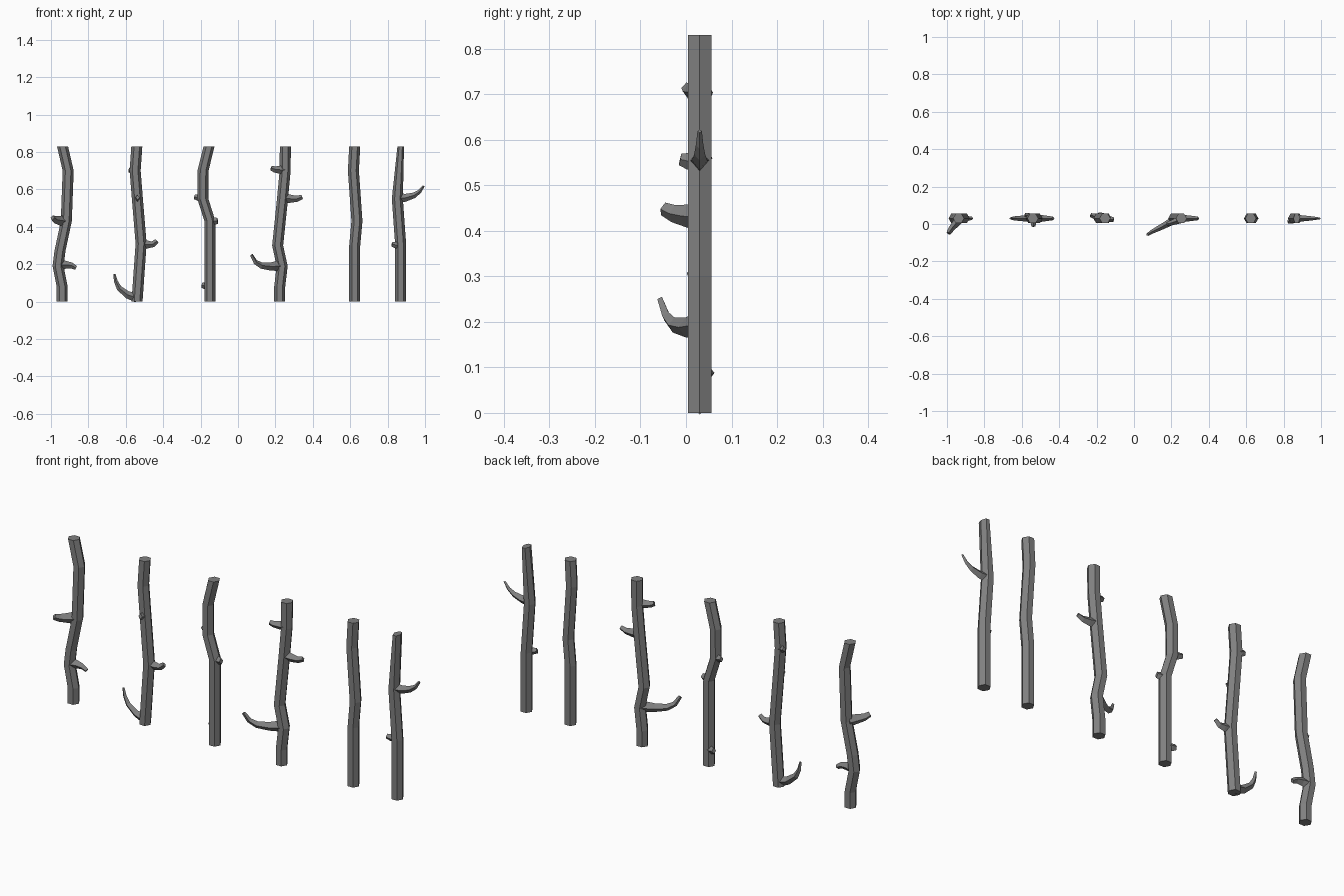
import bpy, bmesh, math
from mathutils import Vector

CY = 0.03      # depth of the row of posts
R = 0.0295     # hexagon radius

bark = bpy.data.materials.new("dark_bark")
bark.diffuse_color = (0.22, 0.22, 0.22, 1)


def skin(name, rings):
    """Bridge consecutive rings of points and cap both ends."""
    bm = bmesh.new()
    vs = [[bm.verts.new(p) for p in ring] for ring in rings]
    n = len(vs[0])
    for a, b in zip(vs, vs[1:]):
        for i in range(n):
            j = (i + 1) % n
            bm.faces.new((a[i], a[j], b[j], b[i]))
    bm.faces.new(vs[0][::-1])
    bm.faces.new(vs[-1])
    bmesh.ops.recalc_face_normals(bm, faces=bm.faces)
    me = bpy.data.meshes.new(name)
    bm.to_mesh(me)
    bm.free()
    me.materials.append(bark)
    ob = bpy.data.objects.new(name, me)
    bpy.context.collection.objects.link(ob)


def post(name, path, top_width=1.0):
    """Hexagonal post, horizontal rings at (x, z)."""
    rings = []
    for k, (x, z) in enumerate(path):
        w = R * (top_width if k == len(path) - 1 else 1)
        rings.append([(x + w * math.cos(i * math.pi / 3),
                       CY + R * math.sin(i * math.pi / 3), z) for i in range(6)])
    skin(name, rings)


def branch(name, path, r0, r1):
    """Tapering diamond-section spur through (x, y, z) points."""
    pts = [Vector(p) for p in path]
    rings = []
    for k, p in enumerate(pts):
        t = (pts[min(k + 1, len(pts) - 1)] - pts[max(k - 1, 0)]).normalized()
        side = t.cross(Vector((0, 0, 1))).normalized()
        up = side.cross(t)
        r = r0 + (r1 - r0) * (k / (len(pts) - 1)) ** 0.75
        rings.append([p + side * r * 0.8, p + up * r, p - side * r * 0.8, p - up * r])
    skin(name, rings)


# Posts
post("post_1", [(-.94, 0), (-.94, .08), (-.962, .19), (-.952, .27), (-.918, .43), (-.908, .70), (-.938, .83)])
post("post_2", [(-.54, 0), (-.518, .31), (-.538, .55), (-.55, .70), (-.541, .83)])
post("post_3", [(-.15, 0), (-.15, .43), (-.188, .55), (-.187, .70), (-.155, .83)])
post("post_4", [(.223, 0), (.223, .08), (.236, .19), (.212, .30), (.238, .55), (.252, .70), (.253, .83)])
post("post_5", [(.624, 0), (.624, .30), (.636, .43), (.617, .70), (.624, .83)])
post("post_6", [(.87, 0), (.87, .30), (.852, .55), (.87, .83)], 0.6)

# Branches on post 1
branch("branch_1_front", [(-.93, .03, .43), (-.955, .0, .433), (-.978, -.028, .438), (-.992, -.05, .448)], .032, .015)
branch("branch_1_side", [(-.95, .03, .195), (-.92, .03, .197), (-.89, .03, .193), (-.866, .03, .18)], .029, .011)

# Branches on post 2
branch("branch_2_side", [(-.52, .03, .31), (-.48, .03, .305), (-.455, .03, .307), (-.433, .03, .325)], .027, .012)
branch("branch_2_hook", [(-.54, .03, .022), (-.59, .03, .036), (-.635, .03, .072), (-.653, .03, .108), (-.661, .03, .148)], .027, .006)
branch("knob_2_back", [(-.55, .035, .70), (-.567, .045, .70), (-.583, .049, .705)], .025, .013)
branch("knob_2_front", [(-.54, .03, .55), (-.538, .005, .553), (-.537, -.013, .557)], .026, .013)

# Knobs on post 3
branch("knob_3_left", [(-.19, .035, .555), (-.215, .043, .557), (-.232, .048, .56)], .024, .013)
branch("knob_3_right", [(-.15, .03, .43), (-.125, .025, .43), (-.109, .022, .432)], .025, .016)
branch("knob_3_low", [(-.155, .035, .085), (-.175, .046, .085), (-.192, .051, .088)], .025, .015)

# Branches on post 4
branch("branch_4_top", [(.25, .025, .705), (.22, .013, .705), (.195, .005, .707), (.177, .0, .714)], .026, .013)
branch("branch_4_right", [(.24, .03, .555), (.28, .03, .55), (.315, .03, .55), (.343, .03, .56)], .029, .012)
branch("branch_4_hook", [(.23, .03, .192), (.175, -.001, .188), (.125, -.027, .193), (.093, -.043, .212), (.072, -.057, .25)], .029, .009)

# Branches on post 6
branch("branch_6_spike", [(.85, .03, .555), (.895, .03, .555), (.94, .03, .568), (.97, .03, .588), (.993, .03, .619)], .029, .006)
branch("knob_6_left", [(.86, .022, .302), (.84, .016, .303), (.823, .012, .307)], .022, .013)
